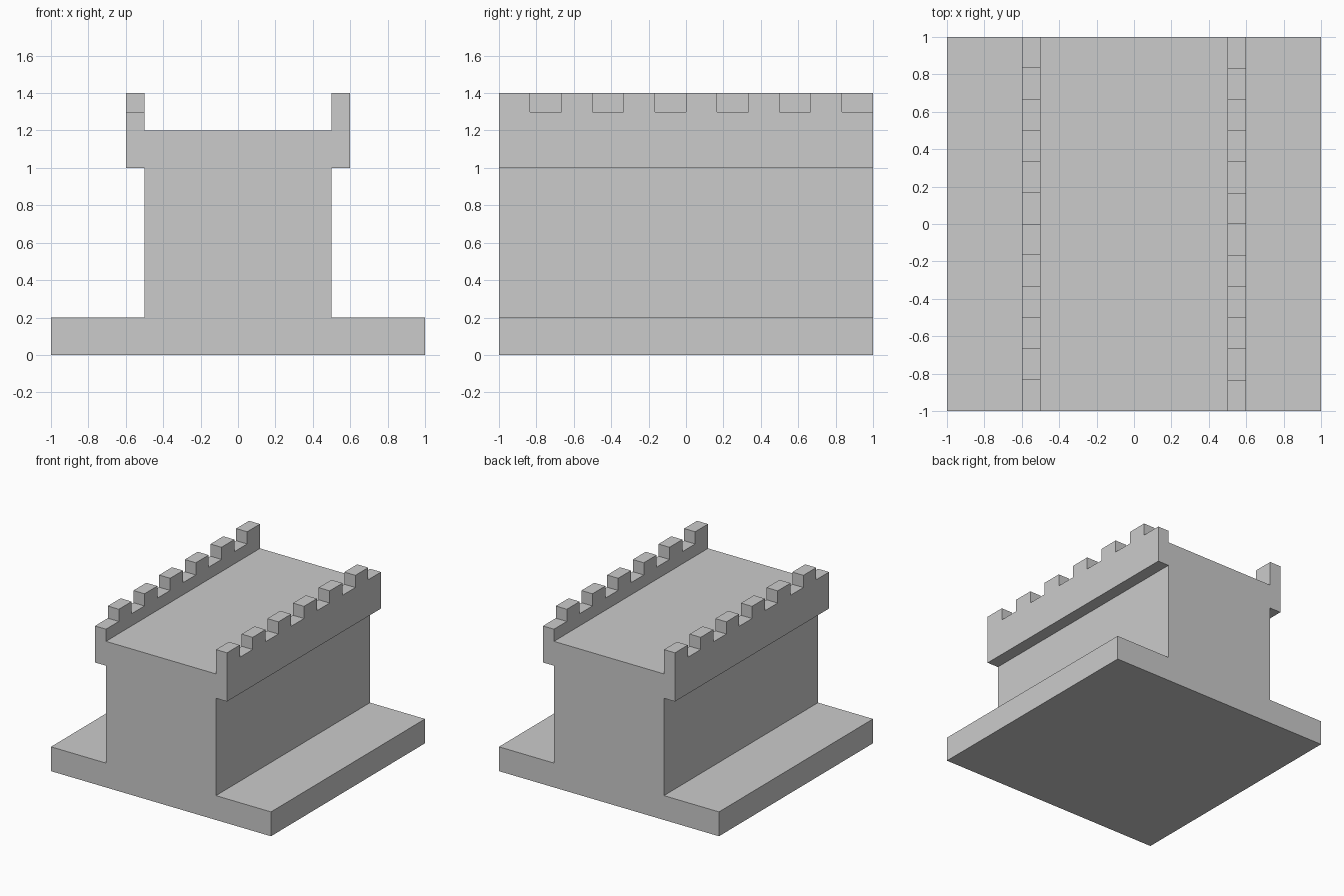
import bpy, bmesh, math

if "Cube" in bpy.data.objects:
    bpy.data.objects.remove(bpy.data.objects["Cube"])

SEGMENTS = 12          # alternating gaps and merlons along the wall
STEP = 2.0 / SEGMENTS
LEDGE, TOP = 1.3, 1.4

# Right half of the cross-section, bottom to top; left half is mirrored
half = [(1, 0), (1, 0.2), (0.5, 0.2), (0.5, 1.0), (0.6, 1.0),
        (0.6, LEDGE), (0.5, LEDGE), (0.5, 1.2)]
profile = half + [(-x, z) for x, z in reversed(half)]
n = len(profile)

# Wall body: cross-section swept front to back in equal segments
bm = bmesh.new()
rings = [[bm.verts.new((x, -1 + i * STEP, z)) for x, z in profile]
         for i in range(SEGMENTS + 1)]
bm.faces.new(rings[0])
bm.faces.new(rings[-1][::-1])
merlons = []
for i in range(SEGMENTS):
    a, b = rings[i], rings[i + 1]
    for j in range(n):
        k = (j + 1) % n
        face = bm.faces.new((a[j], b[j], b[k], a[k]))
        # Right parapet starts with a merlon at the front, left with a gap
        if profile[j][1] == profile[k][1] == LEDGE:
            if i % 2 == (0 if profile[j][0] > 0 else 1):
                merlons.append(face)
bmesh.ops.recalc_face_normals(bm, faces=bm.faces)

# Merlons: raise alternate parapet faces
for face in merlons:
    result = bmesh.ops.extrude_face_region(bm, geom=[face])
    verts = [v for v in result["geom"] if isinstance(v, bmesh.types.BMVert)]
    bmesh.ops.translate(bm, verts=verts, vec=(0, 0, TOP - LEDGE))
    if face.is_valid:
        bm.faces.remove(face)

# Merge the flat segments into clean faces
bmesh.ops.dissolve_limit(bm, angle_limit=math.radians(1),
                         verts=bm.verts, edges=bm.edges)
bmesh.ops.recalc_face_normals(bm, faces=bm.faces)

mesh = bpy.data.meshes.new("castle_wall")
bm.to_mesh(mesh)
bm.free()
bpy.context.collection.objects.link(bpy.data.objects.new("castle_wall", mesh))
